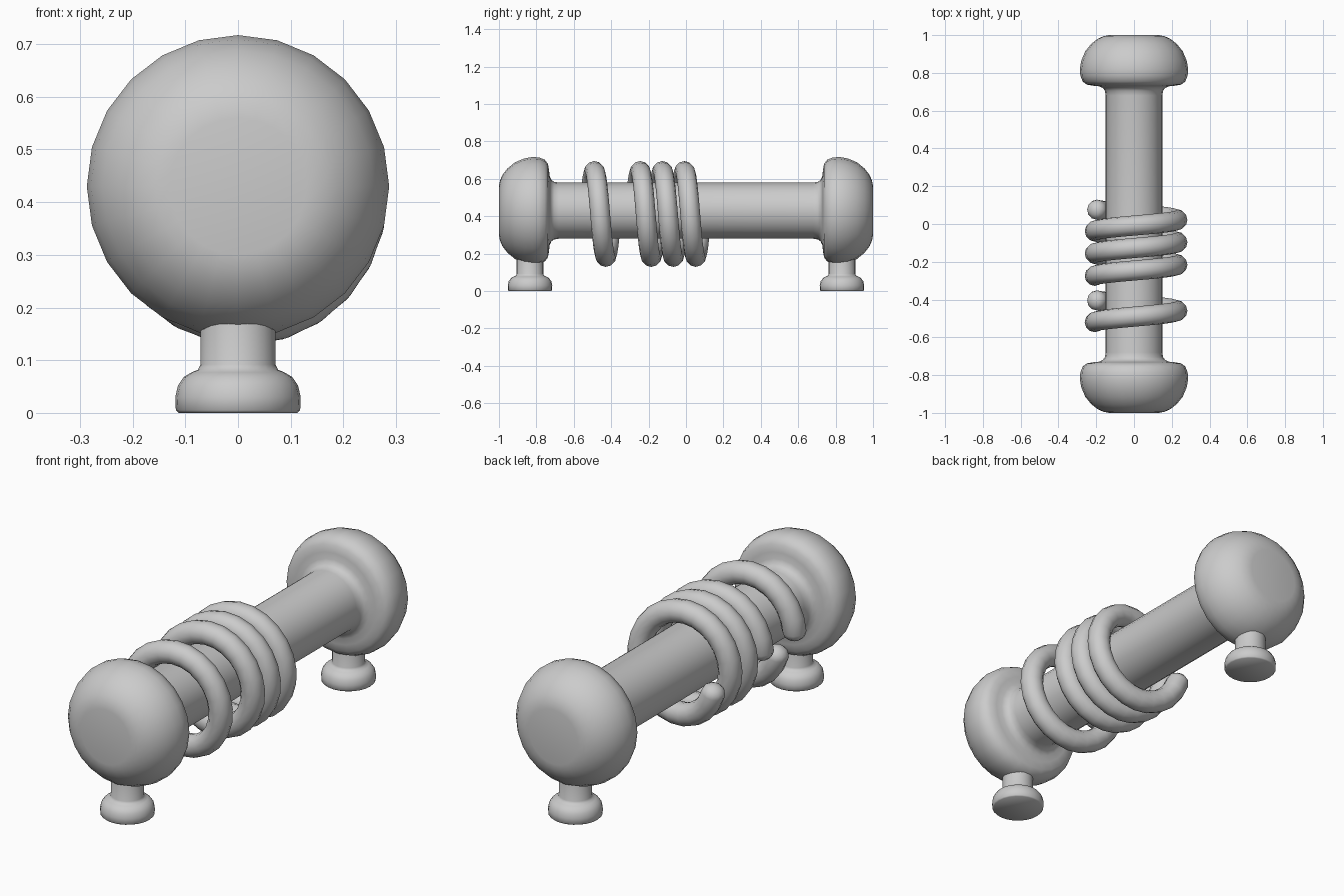
import bpy, bmesh, math
from mathutils import Vector, Matrix

if "Cube" in bpy.data.objects:
    bpy.data.objects.remove(bpy.data.objects["Cube"])

grey = bpy.data.materials.new("light_grey")
grey.diffuse_color = (0.6, 0.6, 0.6, 1)
grey.use_nodes = True
grey.node_tree.nodes["Principled BSDF"].inputs["Base Color"].default_value = grey.diffuse_color


def finish(bm, name, angle=50):
    bmesh.ops.remove_doubles(bm, verts=bm.verts, dist=1e-5)
    bmesh.ops.recalc_face_normals(bm, faces=bm.faces)
    me = bpy.data.meshes.new(name)
    bm.to_mesh(me)
    bm.free()
    me.materials.append(grey)
    ob = bpy.data.objects.new(name, me)
    bpy.context.collection.objects.link(ob)
    bpy.ops.object.select_all(action='DESELECT')
    ob.select_set(True)
    bpy.context.view_layer.objects.active = ob
    bpy.ops.object.shade_smooth_by_angle(angle=math.radians(angle))
    return ob


def skin(bm, rings):
    """Bridge rings of points and close both ends."""
    loops = [[bm.verts.new(p) for p in r] for r in rings]
    n = len(loops[0])
    for a, b in zip(loops, loops[1:]):
        for i in range(n):
            j = (i + 1) % n
            bm.faces.new((a[i], a[j], b[j], b[i]))
    bm.faces.new(loops[0][::-1])
    bm.faces.new(loops[-1])


def lathe(name, profile, matrix, sides=24):
    """Profile is (radius, height) around local z."""
    bm = bmesh.new()
    skin(bm, [[matrix @ Vector((r * math.cos(2 * math.pi * i / sides),
                                r * math.sin(2 * math.pi * i / sides), h))
               for i in range(sides)] for r, h in profile])
    return finish(bm, name)


# bar with rounded knobs on both ends, turned as one profile
half = [(0.13, 1.0), (0.158, 0.995), (0.19, 0.982), (0.225, 0.955), (0.258, 0.915),
        (0.279, 0.865), (0.287, 0.82), (0.284, 0.785), (0.272, 0.755), (0.25, 0.738),
        (0.215, 0.732), (0.185, 0.729), (0.165, 0.72), (0.154, 0.705), (0.15, 0.68)]
profile = half + [(r, -h) for r, h in reversed(half)]
lathe("bar_with_knobs", profile,
      Matrix.Translation((0, 0, 0.43)) @ Matrix.Rotation(math.radians(-90), 4, 'X'))

# feet under the knobs
foot = [(0.113, 0), (0.118, 0.005), (0.119, 0.03), (0.114, 0.052), (0.103, 0.068),
        (0.088, 0.077), (0.076, 0.082), (0.071, 0.092), (0.071, 0.24)]
for s, side in ((-1, "front"), (1, "back")):
    lathe(side + "_foot", foot, Matrix.Translation((0, s * 0.834, 0)))


def coil(name, y0, pitch, turns, tube=0.053, sides=12):
    """Round-ended tube wound around the bar, starting at the left."""
    def point(t):
        a = math.pi - 2 * math.pi * t
        return Vector((0.011 + 0.219 * math.cos(a), y0 + pitch * t,
                       0.412 + 0.23 * math.sin(a)))

    def ring(t, r, shift=0.0):
        tan = (point(t + 0.001) - point(t - 0.001)).normalized()
        u = tan.cross(Vector((0, 1, 0))).normalized()
        v = tan.cross(u)
        c = point(t) + tan * shift
        return [c + r * (math.cos(k) * u + math.sin(k) * v)
                for k in (2 * math.pi * i / sides for i in range(sides))]

    steps = round(24 * turns)
    dome = [math.radians(d) for d in (80, 55, 28)]
    rings = [ring(0, tube * math.cos(d), -0.8 * tube * math.sin(d)) for d in dome]
    rings += [ring(turns * i / steps, tube) for i in range(steps + 1)]
    rings += [ring(turns, tube * math.cos(d), 0.8 * tube * math.sin(d)) for d in dome[::-1]]
    bm = bmesh.new()
    skin(bm, rings)
    finish(bm, name, 60)


# one single ring and one triple coil
coil("single_coil", -0.52, 0.122, 0.95)
coil("triple_coil", -0.275, 0.119, 2.95)
